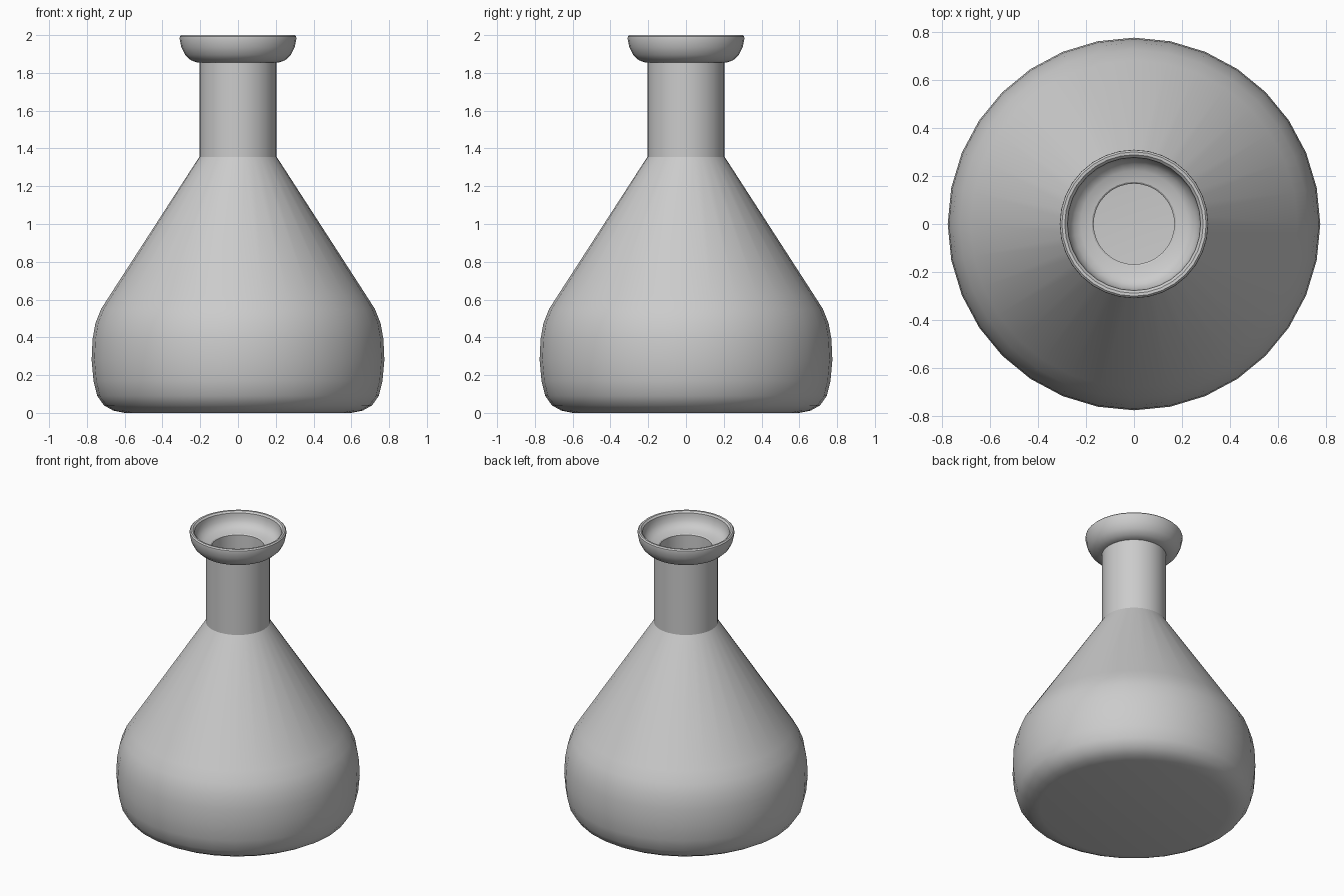
import bpy
import bmesh
import math

if "Cube" in bpy.data.objects:
    bpy.data.objects.remove(bpy.data.objects["Cube"])

SIDES = 32

glass = bpy.data.materials.new("grey")
glass.diffuse_color = (0.6, 0.6, 0.6, 1.0)
glass.use_nodes = True
glass.node_tree.nodes["Principled BSDF"].inputs["Base Color"].default_value = glass.diffuse_color


def lathe(name, profile):
    """Revolve a (radius, height) profile about z; zero radii become poles."""
    bm = bmesh.new()
    rings = []
    for r, z in profile:
        if r == 0:
            rings.append([bm.verts.new((0, 0, z))] * SIDES)
        else:
            rings.append([bm.verts.new((r * math.cos(2 * math.pi * i / SIDES),
                                        r * math.sin(2 * math.pi * i / SIDES), z))
                          for i in range(SIDES)])
    for low, high in zip(rings, rings[1:]):
        for i in range(SIDES):
            j = (i + 1) % SIDES
            corners = list(dict.fromkeys((low[i], low[j], high[j], high[i])))
            bm.faces.new(corners)
    bmesh.ops.recalc_face_normals(bm, faces=bm.faces)
    mesh = bpy.data.meshes.new(name)
    bm.to_mesh(mesh)
    bm.free()
    mesh.materials.append(glass)
    obj = bpy.data.objects.new(name, mesh)
    bpy.context.collection.objects.link(obj)
    bpy.ops.object.select_all(action='DESELECT')
    obj.select_set(True)
    bpy.context.view_layer.objects.active = obj
    bpy.ops.object.shade_smooth_by_angle(angle=math.radians(30))
    return obj


# Outer wall: rounded base, conical shoulder, straight neck
outer = [(0, 0), (0.60, 0), (0.66, 0.012), (0.71, 0.04), (0.745, 0.09),
         (0.765, 0.17), (0.775, 0.28), (0.77, 0.39), (0.755, 0.475),
         (0.725, 0.55), (0.68, 0.62), (0.205, 1.355), (0.205, 1.855)]

# Flared rim with a rounded lip and a shallow bowl inside
rim = [(0.215, 1.855), (0.25, 1.867), (0.28, 1.895), (0.30, 1.935),
       (0.309, 1.98), (0.308, 1.992), (0.30, 2.0), (0.288, 1.999),
       (0.277, 1.988), (0.275, 1.97), (0.268, 1.94), (0.25, 1.915),
       (0.222, 1.898), (0.175, 1.89), (0.168, 1.884)]

# Inner wall: neck bore, cavity and floor
inner = [(0.168, 1.345), (0.645, 0.605), (0.72, 0.46), (0.74, 0.28),
         (0.72, 0.13), (0.67, 0.06), (0.60, 0.035), (0, 0.035)]

lathe("flask", outer + rim + inner)
